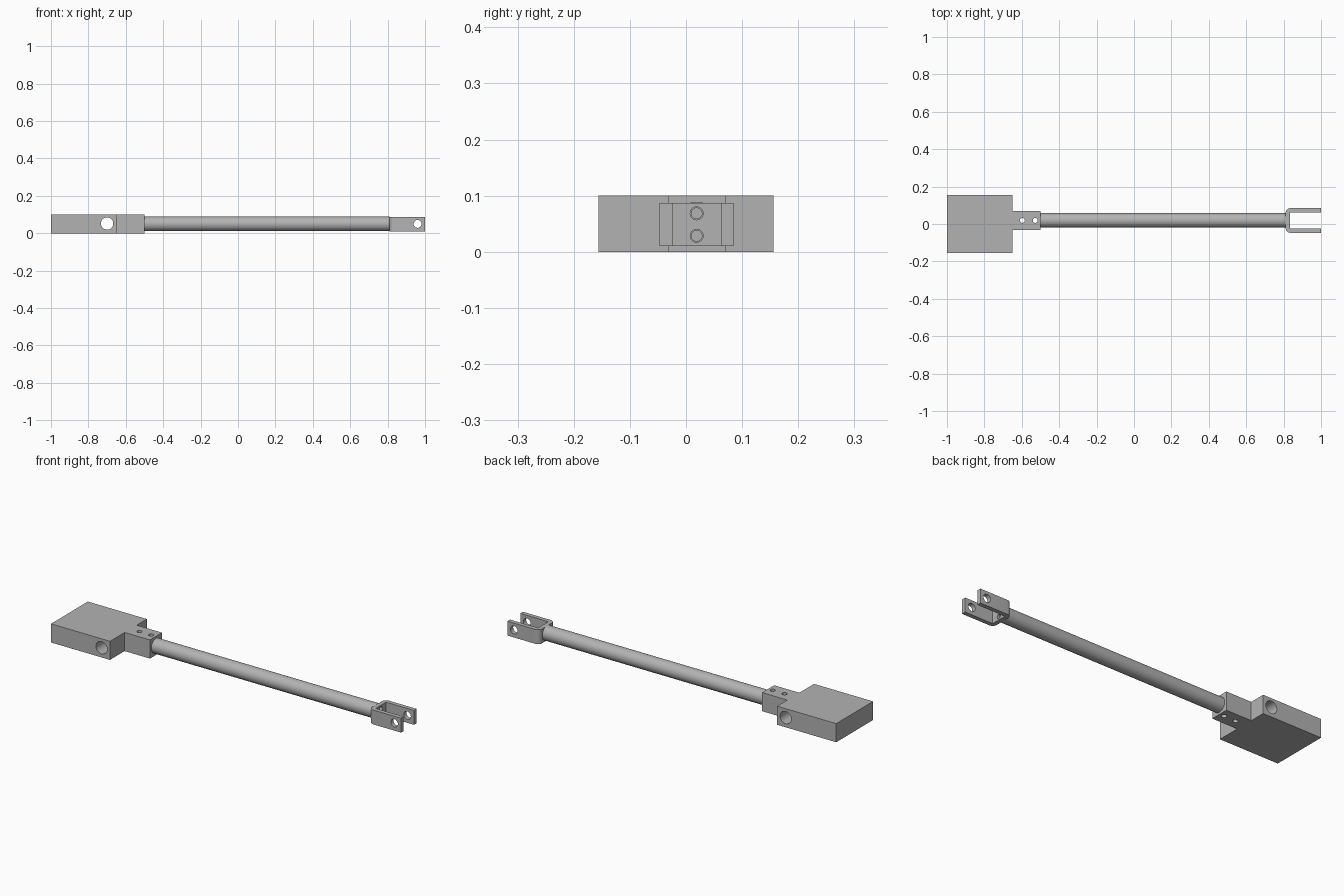
import bpy, bmesh, math
from mathutils import Vector

cube = bpy.data.objects.get("Cube")
if cube:
    bpy.data.objects.remove(cube, do_unlink=True)

steel = bpy.data.materials.new("grey_steel")
steel.use_nodes = True
GREY = (0.45, 0.45, 0.45, 1)
steel.diffuse_color = GREY
steel.node_tree.nodes["Principled BSDF"].inputs["Base Color"].default_value = GREY

AXIS_Y, ROD_Z, EYE_Z = 0.019, 0.05, 0.0485


def prism(name, outline, z0, z1):
    """Extrude a flat outline upward from z0 to z1."""
    bm = bmesh.new()
    face = bm.faces.new([bm.verts.new((x, y, z0)) for x, y in outline])
    top = bmesh.ops.extrude_face_region(bm, geom=[face])["geom"]
    bmesh.ops.translate(bm, vec=(0, 0, z1 - z0),
                        verts=[v for v in top if isinstance(v, bmesh.types.BMVert)])
    bmesh.ops.recalc_face_normals(bm, faces=bm.faces)
    mesh = bpy.data.meshes.new(name)
    bm.to_mesh(mesh)
    bm.free()
    mesh.materials.append(steel)
    obj = bpy.data.objects.new(name, mesh)
    bpy.context.collection.objects.link(obj)
    return obj


def cylinder(name, radius, start, end, sides=48):
    a, b = Vector(start), Vector(end)
    bpy.ops.mesh.primitive_cylinder_add(
        vertices=sides, radius=radius, depth=(b - a).length, location=(a + b) / 2,
        rotation=(b - a).to_track_quat('Z', 'Y').to_euler())
    obj = bpy.context.object
    obj.name = name
    obj.data.materials.append(steel)
    return obj


def activate(obj):
    bpy.ops.object.select_all(action='DESELECT')
    obj.select_set(True)
    bpy.context.view_layer.objects.active = obj


def drill(obj, radius, start, end):
    """Cut a round hole and discard the cutter."""
    bit = cylinder("drill_bit", radius, start, end, 32)
    bit.hide_render = True
    activate(obj)
    mod = obj.modifiers.new("hole", 'BOOLEAN')
    mod.operation, mod.solver, mod.object = 'DIFFERENCE', 'EXACT', bit
    bpy.ops.object.modifier_apply(modifier=mod.name)
    bpy.data.objects.remove(bit, do_unlink=True)


def arc(cx, cy, r, a0, a1, steps=8):
    return [(cx + r * math.cos(math.radians(a0 + (a1 - a0) * i / steps)),
             cy + r * math.sin(math.radians(a0 + (a1 - a0) * i / steps)))
            for i in range(steps + 1)]


# Wide block with its narrow neck
W, N0, N1, SHOULDER, NECK = 0.156, AXIS_Y - 0.051, AXIS_Y + 0.051, -0.65, -0.5
block = prism("mounting_block", [(-1, -W), (SHOULDER, -W), (SHOULDER, N0), (NECK, N0),
                                 (NECK, N1), (SHOULDER, N1), (SHOULDER, W), (-1, W)], 0, 0.1)
drill(block, 0.033, (-0.7, -0.3, 0.052), (-0.7, 0.3, 0.052))
for x in (-0.597, -0.528):
    drill(block, 0.013, (x, AXIS_Y, -0.1), (x, AXIS_Y, 0.2))

# Long round rod
BACK, FLOOR = 0.811, 0.834
rod = cylinder("rod", 0.039, (NECK, AXIS_Y, ROD_Z), (BACK, AXIS_Y, ROD_Z), 64)

# U-shaped fork with rounded back corners
HALF, WALL, R = 0.066, 0.0225, 0.025
lo, hi = AXIS_Y - HALF, AXIS_Y + HALF
outline = ([(1, hi)] + arc(BACK + R, hi - R, R, 90, 180)
           + arc(BACK + R, lo + R, R, 180, 270)
           + [(1, lo), (1, lo + WALL), (FLOOR, lo + WALL), (FLOOR, hi - WALL), (1, hi - WALL)])
fork = prism("fork_end", outline, 0.01, 0.087)
drill(fork, 0.021, (0.96, -0.3, ROD_Z), (0.96, 0.3, ROD_Z))

# Screw holes through the fork floor into the rod end
for side in (-1, 1):
    z = EYE_Z + side * 0.02
    drill(fork, 0.0115, (BACK - 0.05, AXIS_Y, z), (FLOOR + 0.05, AXIS_Y, z))
    drill(rod, 0.0095, (BACK - 0.08, AXIS_Y, z), (BACK + 0.05, AXIS_Y, z))

for part in (block, rod, fork):
    activate(part)
    bpy.ops.object.shade_smooth_by_angle(angle=math.radians(30))
